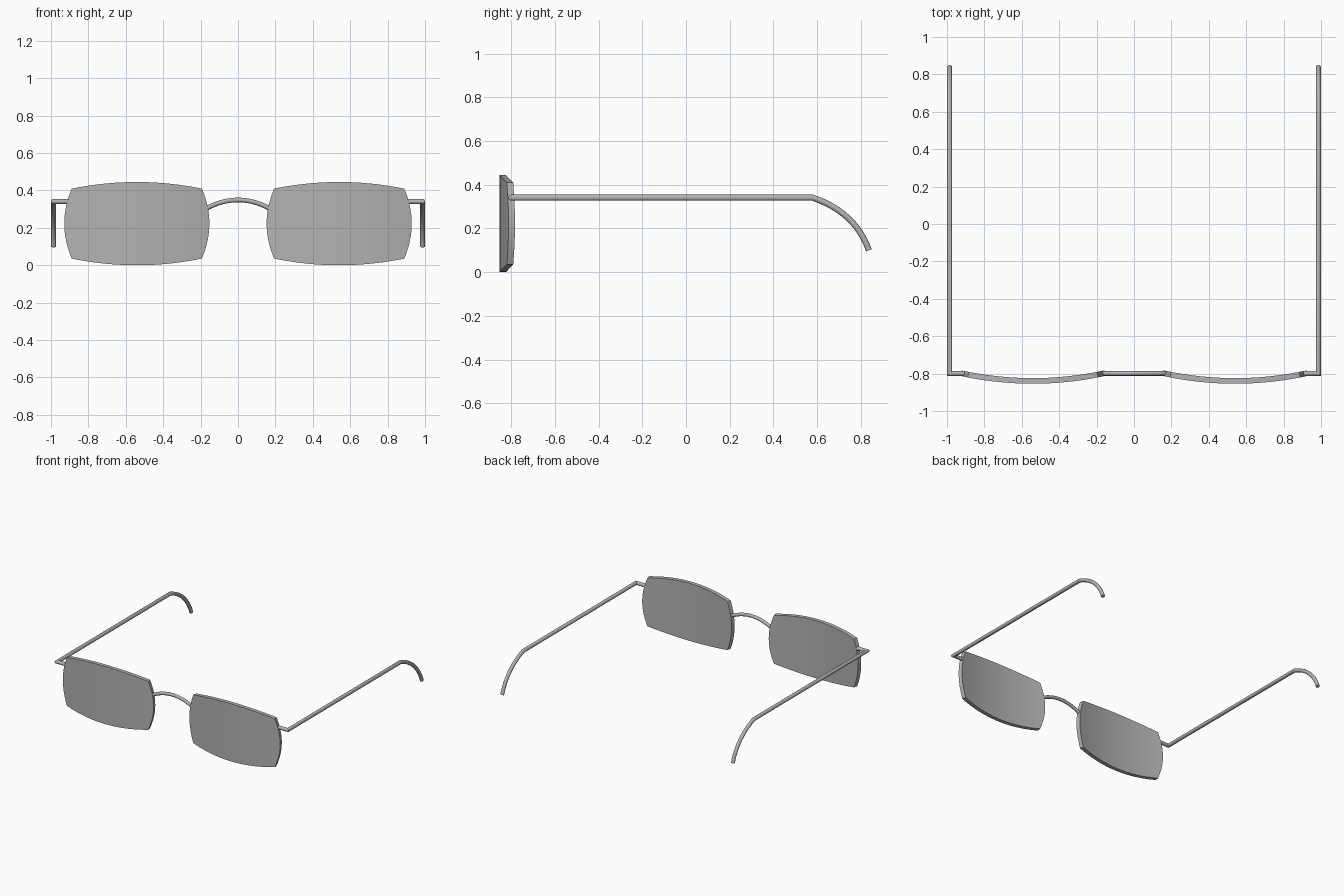
import bpy, bmesh, math
from mathutils import Vector

if "Cube" in bpy.data.objects:
    bpy.data.objects.remove(bpy.data.objects["Cube"])

metal = bpy.data.materials.new("grey")
metal.diffuse_color = (0.45, 0.45, 0.45, 1)
metal.use_nodes = True
metal.node_tree.nodes["Principled BSDF"].inputs["Base Color"].default_value = metal.diffuse_color


def finish(name, bm, angle):
    bmesh.ops.remove_doubles(bm, verts=bm.verts, dist=1e-5)
    bmesh.ops.recalc_face_normals(bm, faces=bm.faces)
    mesh = bpy.data.meshes.new(name)
    bm.to_mesh(mesh)
    bm.free()
    mesh.materials.append(metal)
    ob = bpy.data.objects.new(name, mesh)
    bpy.context.collection.objects.link(ob)
    bpy.ops.object.select_all(action='DESELECT')
    ob.select_set(True)
    bpy.context.view_layer.objects.active = ob
    bpy.ops.object.shade_smooth_by_angle(angle=math.radians(angle))


def tube(name, points, radius, sides=16):
    """Round wire along a path, with mitred corners."""
    pts = [Vector(p) for p in points]
    dirs = [(b - a).normalized() for a, b in zip(pts, pts[1:])]
    u = dirs[0].orthogonal().normalized()
    v = dirs[0].cross(u)
    ring = [pts[0] + radius * (math.cos(t) * u + math.sin(t) * v)
            for t in (2 * math.pi * k / sides for k in range(sides))]
    bm = bmesh.new()
    rows = [[bm.verts.new(c) for c in ring]]
    for i, d in enumerate(dirs):
        n = d + dirs[min(i + 1, len(dirs) - 1)]
        ring = [c + d * ((pts[i + 1] - c).dot(n) / d.dot(n)) for c in ring]
        rows.append([bm.verts.new(c) for c in ring])
    for a, b in zip(rows, rows[1:]):
        for k in range(sides):
            j = (k + 1) % sides
            bm.faces.new((a[k], a[j], b[j], b[k]))
    bm.faces.new(rows[0])
    bm.faces.new(rows[-1])
    finish(name, bm, 35)


def lens(name, cx):
    """Curved plate with bowed top, bottom and sides, built in columns."""
    half, corner, mid, hc, hm = 0.388, 0.348, 0.2225, 0.187, 0.2225
    cols = []
    for k in range(8):                      # bowed side
        h = hc * k / 8
        cols.append((-half + (half - corner) * (k / 8) ** 2, h))
    for k in range(25):                     # bowed top and bottom
        x = corner * (k / 12 - 1)
        cols.append((x, hm - (hm - hc) * (x / corner) ** 2))
    cols += [(-x, h) for x, h in reversed(cols[:8])]
    bm = bmesh.new()
    rows = []
    for x, h in cols:
        y = -0.854 + 0.042 * (x / half) ** 2
        # the plate thickness follows the curve's normal
        slope = 2 * 0.042 * x / half ** 2
        w = 0.03 / math.hypot(1, slope)
        rows.append([bm.verts.new((cx + x + ox, y + oy, mid + s * h))
                     for ox, oy, s in ((0, 0, 1), (0, 0, -1),
                                       (-slope * w, w, -1), (-slope * w, w, 1))])
    for a, b in zip(rows, rows[1:]):
        for k in range(4):
            j = (k + 1) % 4
            bm.faces.new((a[k], a[j], b[j], b[k]))
    bmesh.ops.dissolve_degenerate(bm, dist=1e-6, edges=bm.edges)
    finish(name, bm, 25)


for side, s in (("left", -1), ("right", 1)):
    lens(side + "_lens", s * 0.541)
    # hinge stub, straight arm and curved ear hook in one wire
    path = [(s * 0.905, -0.799, 0.341), (s * 0.986, -0.799, 0.341)]
    p0, p1, p2 = Vector((0.58, 0.341)), Vector((0.775, 0.275)), Vector((0.837, 0.1))
    for k in range(13):
        t = k / 12
        q = p0 * (1 - t) ** 2 + p1 * 2 * t * (1 - t) + p2 * t * t
        path.append((s * 0.986, q.x, q.y))
    tube(side + "_arm", path, 0.0138)

# arched nose bridge
tube("bridge", [(0.165 * k / 10, -0.799, 0.349 - 0.043 * (k / 10) ** 2)
                for k in range(-10, 11)], 0.0125)
